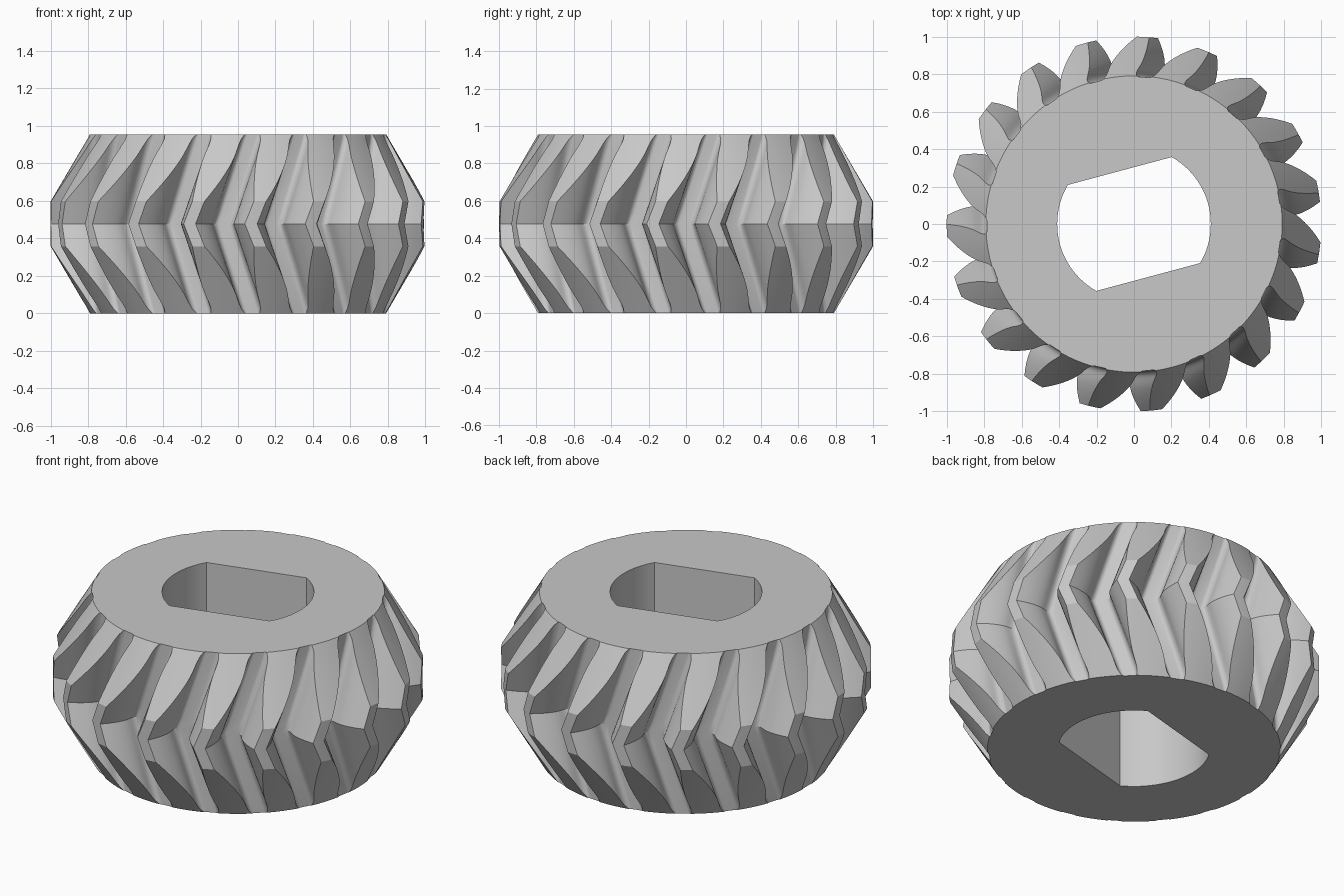
import bpy, bmesh
from math import sin, cos, tan, acos, sqrt, pi, radians

cube = bpy.data.objects.get("Cube")
if cube:
    bpy.data.objects.remove(cube)

TEETH = 19
HEIGHT = 0.955
MID = HEIGHT / 2
TIP, PITCH, ROOT, RIM = 1.0, 0.905, 0.786, 0.791
BASE = PITCH * cos(radians(20))
FILLET_TOP = 0.82
BAND = 0.12                      # half height of the full-radius band
TWIST = radians(11)              # herringbone turn from middle to each end
START = radians(84.5)            # direction of the first tooth at the middle
BORE, FLAT, BORE_TURN = 0.41, 0.293, radians(15)


def involute(r):
    a = acos(min(1, BASE / r))
    return tan(a) - a


def half_tooth(r):
    """Half the angular width of a tooth at radius r."""
    widest = pi / (2 * TEETH) + involute(PITCH)
    if r >= BASE:
        return widest - involute(r)
    u = max(0, min(1, (FILLET_TOP - r) / (FILLET_TOP - ROOT)))
    return widest + radians(2) * (1 - sqrt(1 - u * u))


def gear_section(z):
    """Toothed outline at height z, with tips cut to the double cone."""
    d = abs(z - MID)
    k = max(0, (d - BAND) / (MID - BAND))
    outer = TIP + (RIM - TIP) * k
    radii = [ROOT + (outer - ROOT) * (i / 12) ** 2 for i in range(13)]
    tip = half_tooth(outer)
    tooth = [(r, -half_tooth(r)) for r in radii]
    tooth += [(outer, tip * s) for s in (-0.5, 0, 0.5)]
    tooth += [(r, half_tooth(r)) for r in reversed(radii)]
    points = []
    for n in range(TEETH):
        turn = START + n * 2 * pi / TEETH + TWIST * d / MID
        points += [(r * cos(a + turn), r * sin(a + turn), z) for r, a in tooth]
    return points


def bore_section(z):
    """Round hole with two parallel flats."""
    corner = acos(sqrt(1 - (FLAT / BORE) ** 2))
    points = []
    for side in (0, pi):
        for i in range(25):
            a = side + BORE_TURN - corner + 2 * corner * i / 24
            points.append((BORE * cos(a), BORE * sin(a), z))
    return points


def loft(bm, sections):
    """Skin closed sections and return the first and last edge loops."""
    rings = [[bm.verts.new(p) for p in s] for s in sections]
    n = len(rings[0])
    for low, high in zip(rings, rings[1:]):
        for i in range(n):
            j = (i + 1) % n
            bm.faces.new((low[i], low[j], high[j], high[i]))
    return [[bm.edges.get((r[i], r[(i + 1) % n])) for i in range(n)]
            for r in (rings[0], rings[-1])]


bm = bmesh.new()
# Toothed outside
offsets = [MID - (MID - BAND) * i / 14 for i in range(15)] + [BAND / 2]
heights = [MID - d for d in offsets] + [MID] + [MID + d for d in reversed(offsets)]
outer_loops = loft(bm, [gear_section(z) for z in heights])
# Bore wall
bore_loops = loft(bm, [bore_section(0), bore_section(HEIGHT)])
# Flat end faces
for outer, inner in zip(outer_loops, bore_loops):
    bmesh.ops.triangle_fill(bm, edges=outer + inner, use_beauty=True)
bmesh.ops.recalc_face_normals(bm, faces=bm.faces)

mesh = bpy.data.meshes.new("herringbone_gear")
bm.to_mesh(mesh)
bm.free()
gear = bpy.data.objects.new("herringbone_gear", mesh)
bpy.context.collection.objects.link(gear)

# Plain grey finish
grey = bpy.data.materials.new("light_grey")
grey.use_nodes = True
colour = (0.58, 0.58, 0.58, 1)
grey.diffuse_color = colour
grey.node_tree.nodes["Principled BSDF"].inputs["Base Color"].default_value = colour
mesh.materials.append(grey)

bpy.ops.object.select_all(action='DESELECT')
gear.select_set(True)
bpy.context.view_layer.objects.active = gear
bpy.ops.object.shade_smooth_by_angle(angle=radians(27))
